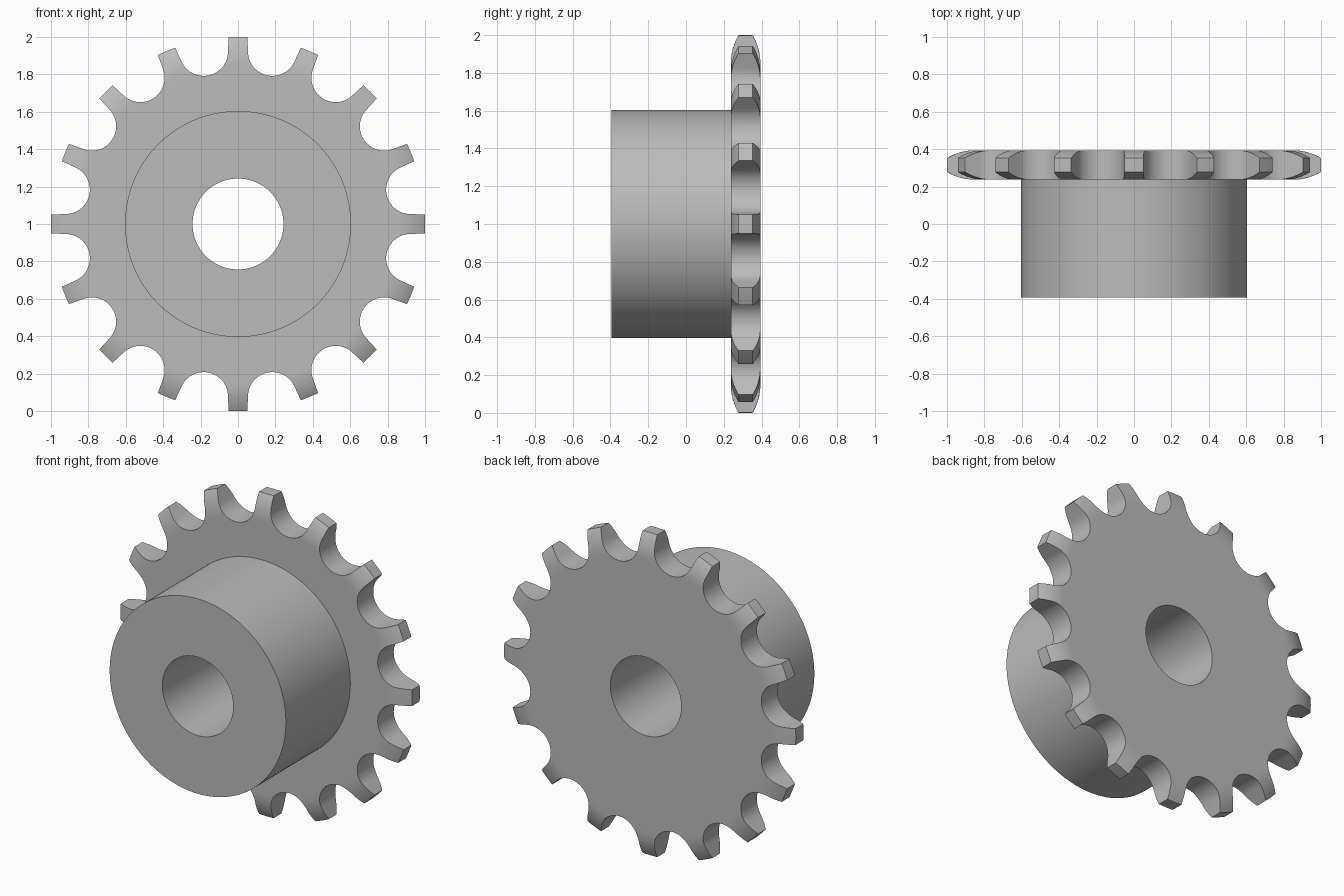
import bpy, bmesh
from math import sin, cos, radians, tau
from mathutils import Matrix, Vector

if "Cube" in bpy.data.objects:
    bpy.data.objects.remove(bpy.data.objects["Cube"])

TEETH = 16
BORE, HUB, RIM = 0.243, 0.604, 1.0
FRONT, PLATE, BACK = -0.394, 0.237, 0.394
MID, HALF = (PLATE + BACK) / 2, (BACK - PLATE) / 2
AXIS = Vector((0, 1, 0))

steel = bpy.data.materials.new("steel_grey")
steel.use_nodes = True
GREY = (0.5, 0.5, 0.5, 1)
steel.diffuse_color = GREY
steel.node_tree.nodes["Principled BSDF"].inputs["Base Color"].default_value = GREY


def add_object(name, bm):
    bmesh.ops.recalc_face_normals(bm, faces=bm.faces)
    mesh = bpy.data.meshes.new(name)
    bm.to_mesh(mesh)
    bm.free()
    mesh.materials.append(steel)
    obj = bpy.data.objects.new(name, mesh)
    bpy.context.collection.objects.link(obj)
    return obj


def lathe(name, profile, segments):
    """Revolve a closed (radius, y) profile about the y axis."""
    bm = bmesh.new()
    verts = [bm.verts.new((r, y, 0)) for r, y in profile]
    edges = [bm.edges.new((a, b)) for a, b in zip(verts, verts[1:] + verts[:1])]
    bmesh.ops.spin(bm, geom=verts + edges, cent=(0, 0, 0), axis=AXIS,
                   angle=tau, steps=segments, use_merge=True)
    bmesh.ops.remove_doubles(bm, verts=bm.verts, dist=1e-5)
    return add_object(name, bm)


# Rounded shoulder that thins the teeth towards their tips: (radius, inset)
CURVE, SWEEP, STEPS = 0.295, radians(30.6), 10
shoulder = [(RIM - CURVE * (sin(SWEEP) - sin(SWEEP * i / STEPS)),
             CURVE * (1 - cos(SWEEP * i / STEPS))) for i in range(STEPS + 1)]

# Hub, bored plate and rim as one turned body
profile = [(BORE, FRONT), (HUB, FRONT), (HUB, PLATE), (0.82, PLATE)]
profile += [(r, MID - HALF + d) for r, d in shoulder]
profile += [(r, MID + HALF - d) for r, d in reversed(shoulder)]
profile += [(0.82, BACK), (BORE, BACK)]
sprocket = lathe("sprocket", profile, 192)

# Round-bottomed gaps between the teeth, flaring slightly outwards
SEAT, ROLLER, FLARE = 0.94, 0.13, radians(13.5)
start = radians(90) + FLARE
arc = [start + (tau - 2 * start) * i / 28 for i in range(29)]
gap = [(SEAT + ROLLER * cos(a), ROLLER * sin(a)) for a in arc]
mouth = 0.25
top = (gap[0][0] + mouth * cos(FLARE), gap[0][1] + mouth * sin(FLARE))
gap = [top] + gap + [(top[0], -top[1])]

bm = bmesh.new()
for k in range(TEETH):
    turn = Matrix.Rotation(tau * (k + 0.5) / TEETH, 3, AXIS)
    face = bm.faces.new([bm.verts.new(turn @ Vector((u, PLATE - 0.1, v))) for u, v in gap])
    new = bmesh.ops.extrude_face_region(bm, geom=[face])["geom"]
    bmesh.ops.translate(bm, vec=AXIS * 0.4,
                        verts=[g for g in new if isinstance(g, bmesh.types.BMVert)])
gaps = add_object("tooth_gap_cutter", bm)

# Cut the teeth, then drop the cutter
cut = sprocket.modifiers.new("teeth", "BOOLEAN")
cut.operation, cut.solver, cut.object = "DIFFERENCE", "EXACT", gaps
bpy.ops.object.select_all(action="DESELECT")
bpy.context.view_layer.objects.active = sprocket
sprocket.select_set(True)
bpy.ops.object.modifier_apply(modifier=cut.name)
bpy.data.objects.remove(gaps)

# Stand it on the ground and shade it
sprocket.data.transform(Matrix.Translation((0, 0, RIM)))
bpy.ops.object.shade_smooth_by_angle(angle=radians(25))
